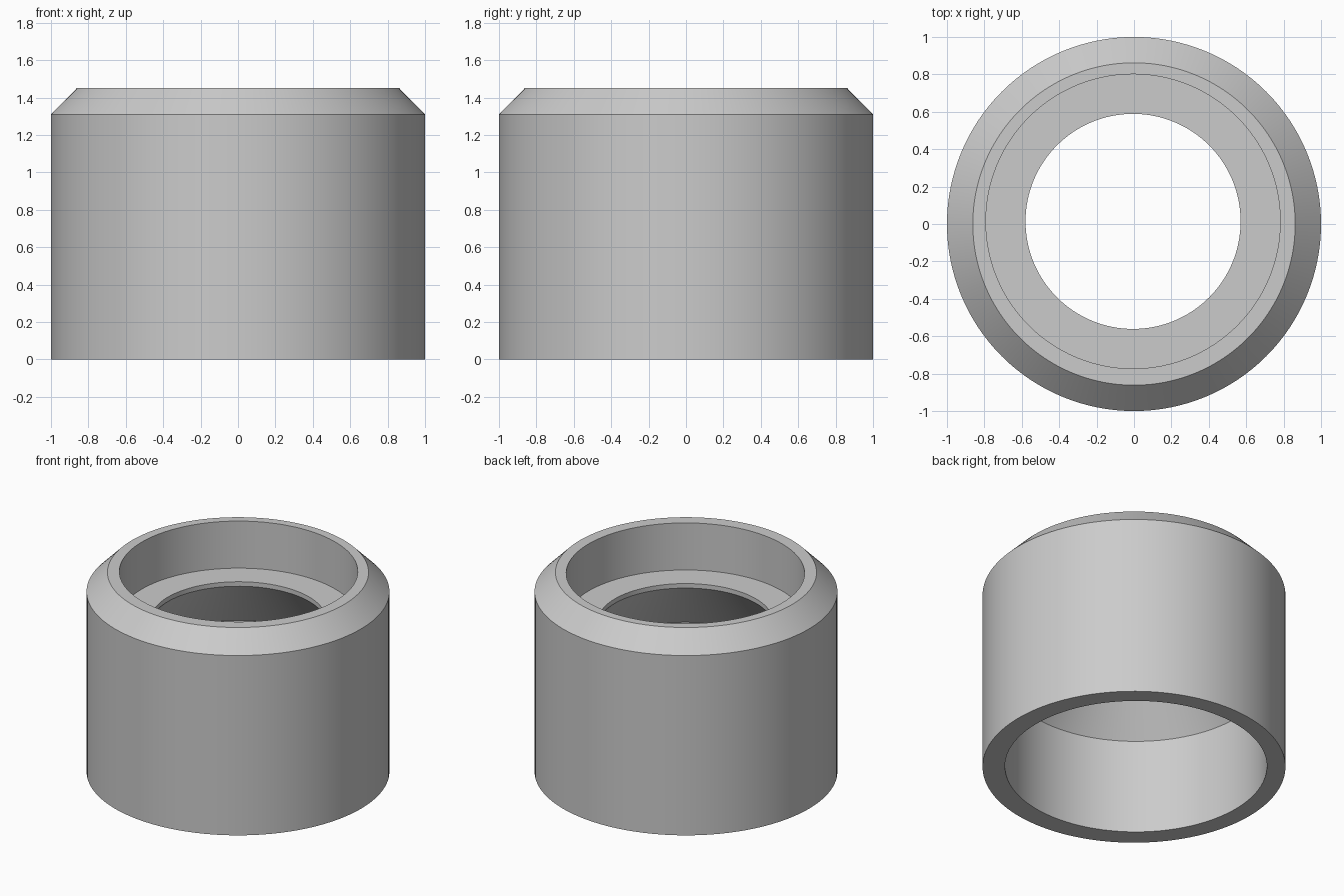
import bpy, bmesh, math

cube = bpy.data.objects.get("Cube")
if cube:
    bpy.data.objects.remove(cube, do_unlink=True)

grey = bpy.data.materials.new("light_grey")
grey.use_nodes = True
colour = (0.6, 0.6, 0.6, 1)
grey.diffuse_color = colour
grey.node_tree.nodes["Principled BSDF"].inputs["Base Color"].default_value = colour

SEGMENTS = 128
BORE = (-0.005, 0.014)  # the bore sits slightly off the outer axis


def lathe(name, profile):
    """Spin a closed (radius, z, centre) profile into a ring."""
    bm = bmesh.new()
    rings = []
    for r, z, (cx, cy) in profile:
        angles = [2 * math.pi * i / SEGMENTS for i in range(SEGMENTS)]
        rings.append([bm.verts.new((cx + r * math.cos(a), cy + r * math.sin(a), z))
                      for a in angles])
    for k, low in enumerate(rings):
        high = rings[(k + 1) % len(rings)]
        for i in range(SEGMENTS):
            j = (i + 1) % SEGMENTS
            bm.faces.new((low[i], low[j], high[j], high[i]))
    bmesh.ops.recalc_face_normals(bm, faces=bm.faces)
    mesh = bpy.data.meshes.new(name)
    bm.to_mesh(mesh)
    bm.free()
    mesh.materials.append(grey)
    obj = bpy.data.objects.new(name, mesh)
    bpy.context.collection.objects.link(obj)
    bpy.ops.object.select_all(action="DESELECT")
    obj.select_set(True)
    bpy.context.view_layer.objects.active = obj
    bpy.ops.object.shade_smooth_by_angle(angle=math.radians(25))
    return obj


AXIS = (0, 0)
lathe("stepped_collar", [
    # outer wall and chamfered top
    (1.0, 0.0, AXIS), (1.0, 1.31, AXIS), (0.862, 1.45, AXIS),
    # upper socket and its ledge
    (0.787, 1.45, BORE), (0.787, 1.107, BORE), (0.575, 1.107, BORE),
    # thin lip, cone and lower socket
    (0.575, 1.074, BORE), (0.865, 0.69, BORE), (0.865, 0.0, BORE),
])
